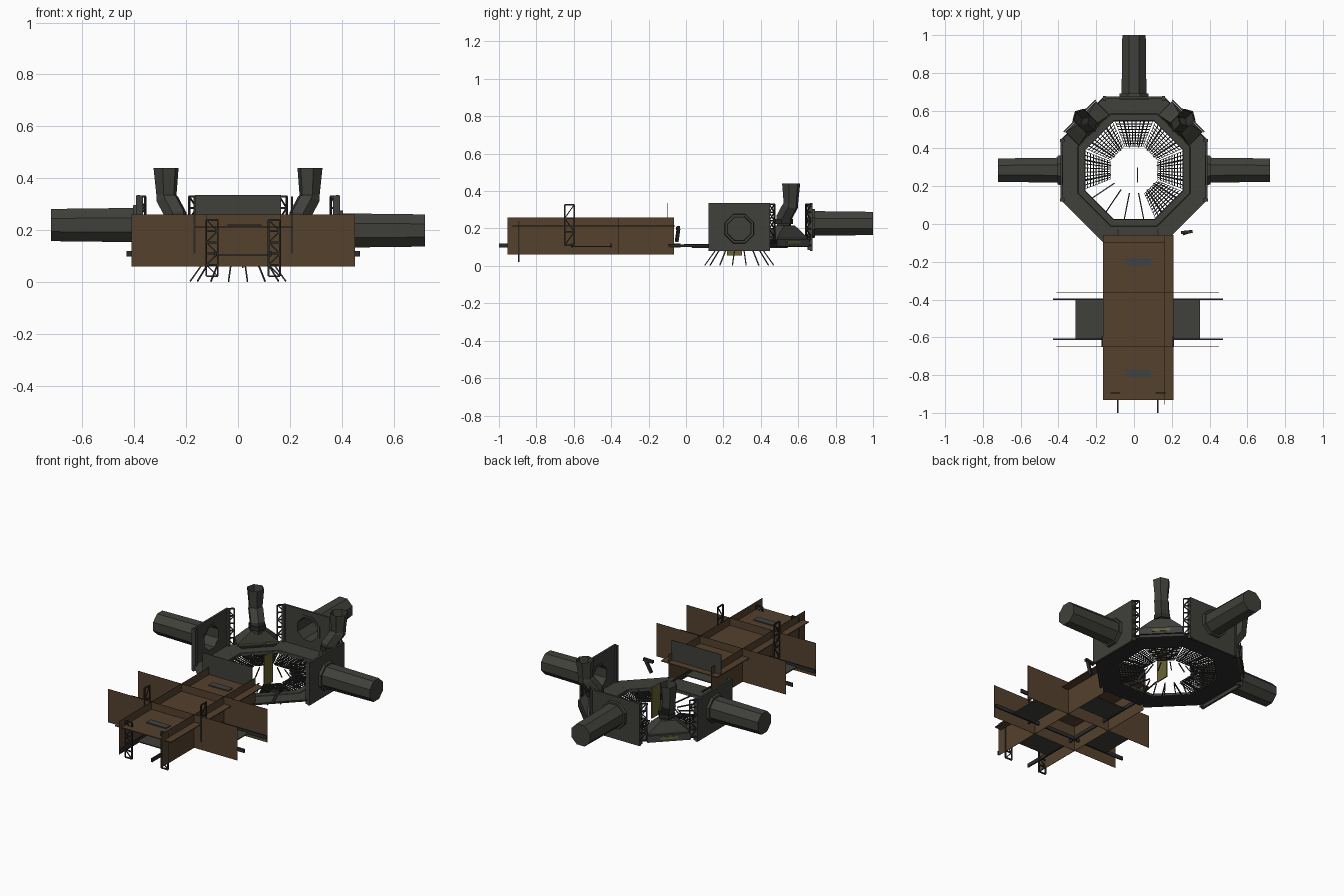
import bpy, bmesh, math
from mathutils import Matrix, Vector

if "Cube" in bpy.data.objects:
    bpy.data.objects.remove(bpy.data.objects["Cube"])


def material(name, r, g, b):
    m = bpy.data.materials.new(name)
    m.use_nodes = True
    m.diffuse_color = (r, g, b, 1)
    node = m.node_tree.nodes["Principled BSDF"]
    node.inputs["Base Color"].default_value = (r, g, b, 1)
    node.inputs["Roughness"].default_value = 0.8
    return m


GREY = material("dark grey metal", 0.05, 0.052, 0.043)
BROWN = material("brown panel", 0.09, 0.052, 0.026)
BLACK = material("black steel", 0.024, 0.025, 0.023)
SLATE = material("slate trim", 0.05, 0.055, 0.052)
OLIVE = material("olive yellow", 0.14, 0.125, 0.035)

HUB = Vector((0, 0.285, 0))
EIGHTH = math.pi / 4


def finish(name, bm, mat, frame=Matrix()):
    bmesh.ops.recalc_face_normals(bm, faces=bm.faces)
    mesh = bpy.data.meshes.new(name)
    bm.to_mesh(mesh)
    bm.free()
    mesh.materials.append(mat)
    ob = bpy.data.objects.new(name, mesh)
    ob.matrix_world = frame
    bpy.context.collection.objects.link(ob)
    return ob


def box(name, lo, hi, mat, frame=Matrix()):
    lo, hi = Vector(lo), Vector(hi)
    bm = bmesh.new()
    bmesh.ops.create_cube(bm, size=1)
    for v in bm.verts:
        v.co = (lo + hi) / 2 + v.co * (hi - lo)
    return finish(name, bm, mat, frame)


def loft(name, rings, mat, frame=Matrix(), caps=True, closed=False):
    """Skin a list of vertex rings; closed joins the last ring to the first."""
    bm = bmesh.new()
    rows = [[bm.verts.new(p) for p in ring] for ring in rings]
    n = len(rows[0])
    pairs = list(zip(rows, rows[1:])) + ([(rows[-1], rows[0])] if closed else [])
    for a, b in pairs:
        for i in range(n):
            j = (i + 1) % n
            bm.faces.new((a[i], a[j], b[j], b[i]))
    if caps:
        bm.faces.new(rows[0])
        bm.faces.new(rows[-1])
    return finish(name, bm, mat, frame)


def beam(name, a, b, width, mat, frame=Matrix()):
    a, b = Vector(a), Vector(b)
    turn = (b - a).to_track_quat('Z', 'Y').to_matrix().to_4x4()
    h = width / 2
    return box(name, (-h, -h, 0), (h, h, (b - a).length), mat,
               frame @ Matrix.Translation(a) @ turn)


def octagon(apothem, z):
    r = apothem / math.cos(EIGHTH / 2)
    return [(r * math.cos((k + .5) * EIGHTH), r * math.sin((k + .5) * EIGHTH), z)
            for k in range(8)]


def outward(angle):
    """Frame at the hub whose x axis points out at the given angle."""
    return Matrix.Translation(HUB) @ Matrix.Rotation(angle, 4, 'Z')


def truss(name, frame, width, z0, z1, rungs, mat, bar=0.007):
    """Upright braced frame in the local yz plane."""
    h, step = width / 2, (z1 - z0) / (rungs - 1)
    for s in (-1, 1):
        beam(name + "_post", (0, s * h, z0), (0, s * h, z1), bar, mat, frame)
    for k in range(rungs):
        z = z0 + step * k
        beam(name + "_rung", (0, -h, z), (0, h, z), bar, mat, frame)
        if k < rungs - 1:
            s = 1 if k % 2 else -1
            beam(name + "_brace", (0, s * h, z), (0, -s * h, z + step), bar * .7, mat, frame)


# Octagonal floor ring with a lip around the opening
at_hub = Matrix.Translation(HUB)
loft("floor_ring", [octagon(.385, .114), octagon(.38, .101), octagon(.26, .1),
                    octagon(.26, .114)], GREY, at_hub, caps=False, closed=True)
loft("floor_ring_lip", [octagon(.30, .113), octagon(.295, .117), octagon(.262, .117),
                        octagon(.258, .1)], GREY, at_hub, caps=False, closed=True)
loft("ring_underside", [octagon(.375, .099), octagon(.262, .098)], BLACK, at_hub, caps=False)

# Mesh grating between the ring and the central hole
bm = bmesh.new()
ROWS, COLS = 9, 9
for side in range(-1, 5):
    grid = []
    for i in range(ROWS + 1):
        corners = octagon(.125 + .135 * i / ROWS, .1)
        p, q = Vector(corners[side - 1]), Vector(corners[side])
        grid.append([bm.verts.new(p.lerp(q, .03 + .94 * j / COLS)) for j in range(COLS + 1)])
    for i in range(ROWS):
        for j in range(COLS):
            bm.faces.new((grid[i][j], grid[i][j + 1], grid[i + 1][j + 1], grid[i + 1][j]))
grate = finish("floor_grating", bm, BLACK, at_hub)
wire = grate.modifiers.new("wire", 'WIREFRAME')
wire.thickness = 0.007
wire.use_even_offset = False

# Splayed struts below and radial ribs of the grating
for k in range(16):
    f = outward((k + .5) * EIGHTH / 2)
    beam("splayed_strut", (.125, 0, .09), (.188, 0, .003), .005, SLATE, f)
    beam("radial_rib", (.125, 0, .1), (.265, 0, .105), .006, BLACK, f)

# Central card
box("central_card", (.015, .22, .055), (.022, .30, .24), OLIVE)


# Wall plates with an octagonal doorway, each with a collar and a tube
def wall_plate(name, frame, mid, dist=.384, hole=.066, z0=.08, z1=.335):
    bm = bmesh.new()
    layers = []
    for x in (dist - .006, dist + .006):
        inner = [bm.verts.new((x, p[0], p[1] + mid)) for p in octagon(hole, 0)]
        outer = {(sy, sz): bm.verts.new((x, sy * .165, z1 if sz > 0 else z0))
                 for sy in (-1, 1) for sz in (-1, 1)}
        for i in range(8):
            a, b = inner[i], inner[(i + 1) % 8]
            ca, cb = [outer[(1 if v.co.y > 0 else -1, 1 if v.co.z > mid else -1)] for v in (a, b)]
            bm.faces.new((a, b, cb) if ca is cb else (a, b, cb, ca))
        layers.append((inner, [outer[k] for k in ((-1, -1), (1, -1), (1, 1), (-1, 1))]))
    for front, back in zip(*layers):
        for i in range(len(front)):
            j = (i + 1) % len(front)
            bm.faces.new((front[i], front[j], back[j], back[i]))
    finish(name, bm, GREY, frame)


def side_ring(apothem, x, z):
    return [(x, p[0], p[1] + z) for p in octagon(apothem, 0)]


for label, angle, z, reach in (("left", 0, .199, .72), ("back", 2 * EIGHTH, .227, .715),
                               ("right", 4 * EIGHTH, .22, .72)):
    f = outward(angle)
    wall_plate(label + "_wall", f, z)
    loft(label + "_tube", [side_ring(.066, .378, z), side_ring(.066, .39, z), side_ring(.062, reach, z)],
         GREY, f, caps=False)
    loft(label + "_tube_end", [side_ring(.062, reach - .004, z), side_ring(.062, reach, z)], GREY, f)
    loft(label + "_collar", [side_ring(.066, .375, z), side_ring(.08, .375, z), side_ring(.076, .405, z),
                             side_ring(.066, .405, z)], GREY, f, caps=False, closed=True)
    for s in (-1, 1):
        box(label + "_wall_edge", (.365, s * .157 - .008, .085), (.392, s * .157 + .008, .333), GREY, f)

# Solid plate above the corridor mouth
box("front_wall", (.383, -.165, .215), (.386, .165, .335), GREY, outward(-2 * EIGHTH))

# Braced frames and bent pipes on the two rear diagonals
HEX = [(math.cos(k * math.pi / 3), math.sin(k * math.pi / 3)) for k in range(6)]
for label, angle in (("left", EIGHTH), ("right", 3 * EIGHTH)):
    f = outward(angle)
    for s in (-1, 1):
        truss(label + "_truss", f @ Matrix.Translation((.385, s * .14, 0)),
              .04, .11, .33, 6, BLACK)
    box(label + "_mount_plate", (.402, -.12, .105), (.41, .12, .145), SLATE, f)
    box(label + "_mount_mark", (.41, -.05, .12), (.413, .05, .134), OLIVE, f)
    loft(label + "_pipe_base", [[(x, y * w, z) for x, y in ((lo, -1), (hi, -1), (hi, 1), (lo, 1))]
                                for lo, hi, w, z in ((.315, .4, .09, .118), (.30, .4, .115, .14),
                                                     (.30, .4, .11, .155), (.31, .385, .06, .2),
                                                     (.315, .38, .04, .215))],
         GREY, f)
    for s in (-1, 1):
        box(label + "_base_mark", (.294, s * .06 - .02, .142), (.3, s * .06 + .02, .153), OLIVE, f)
    loft(label + "_bent_pipe", [[(d + r * c, r * s, z + tilt * r * c) for c, s in HEX]
                                for d, z, r, tilt in ((.335, .2, .036, 0), (.34, .26, .044, -.3),
                                                      (.385, .32, .044, -.3), (.39, .335, .04, 0),
                                                      (.392, .44, .05, 0))], GREY, f, caps=False)
    loft(label + "_pipe_band", [[(.338 + r * c, r * s, z) for c, s in HEX]
                                for r, z in ((.05, .225), (.05, .25))], BLACK, f)

# Crossing corridor: brown walls that pass above the roof, and rails
CX, CY = .02, -.505
for s in (-1, 1):
    wx, wy = CX + s * .142, CY + s * .142
    box("long_wall", (wx - .001, -.955, .06), (wx + .001, -.065, .26), BROWN)
    box("cross_wall", (CX - .43, wy - .001, .06), (CX + .43, wy + .001, .26), BROWN)
    x, y = CX + s * .106, CY + s * .106
    box("long_rail", (x - .004, -1, .098), (x + .004, -.03, .12), BLACK)
    box("cross_rail", (CX - .45, y - .004, .098), (CX + .45, y + .004, .12), BLACK)
    # Plates on the roof and floors of the four arms
    box("roof_plate", (-.04, CY + s * .294 - .012, .216), (.09, CY + s * .294 + .03, .222), SLATE)
    box("side_arm_floor", (CX + s * .255 - .075, CY - .106, .1), (CX + s * .255 + .075, CY + .106, .106), GREY)
    box("long_arm_floor", (CX - .106, CY + s * .255 - .075, .1), (CX + .106, CY + s * .255 + .075, .106), GREY)
    # Upright frames beside the crossing and at the front end
    truss("crossing_frame", Matrix.Translation((CX + s * .188, -.623, 0)), .05, .11, .327, 4, BLACK)
    truss("front_frame", Matrix.Translation((CX + s * .12, -.895, 0)) @ Matrix.Rotation(2 * EIGHTH, 4, 'Z'),
          .044, .023, .24, 6, BLACK)
box("corridor_roof", (CX - .185, -.931, .21), (CX + .188, -.058, .215), BROWN)

# Small loose lever beside the ring
beam("lever_arm", (.265, -.05, .13), (.295, -.04, .2), .016, BLACK)
beam("lever_grip", (.25, -.045, .2), (.31, -.04, .205), .016, BLACK)
